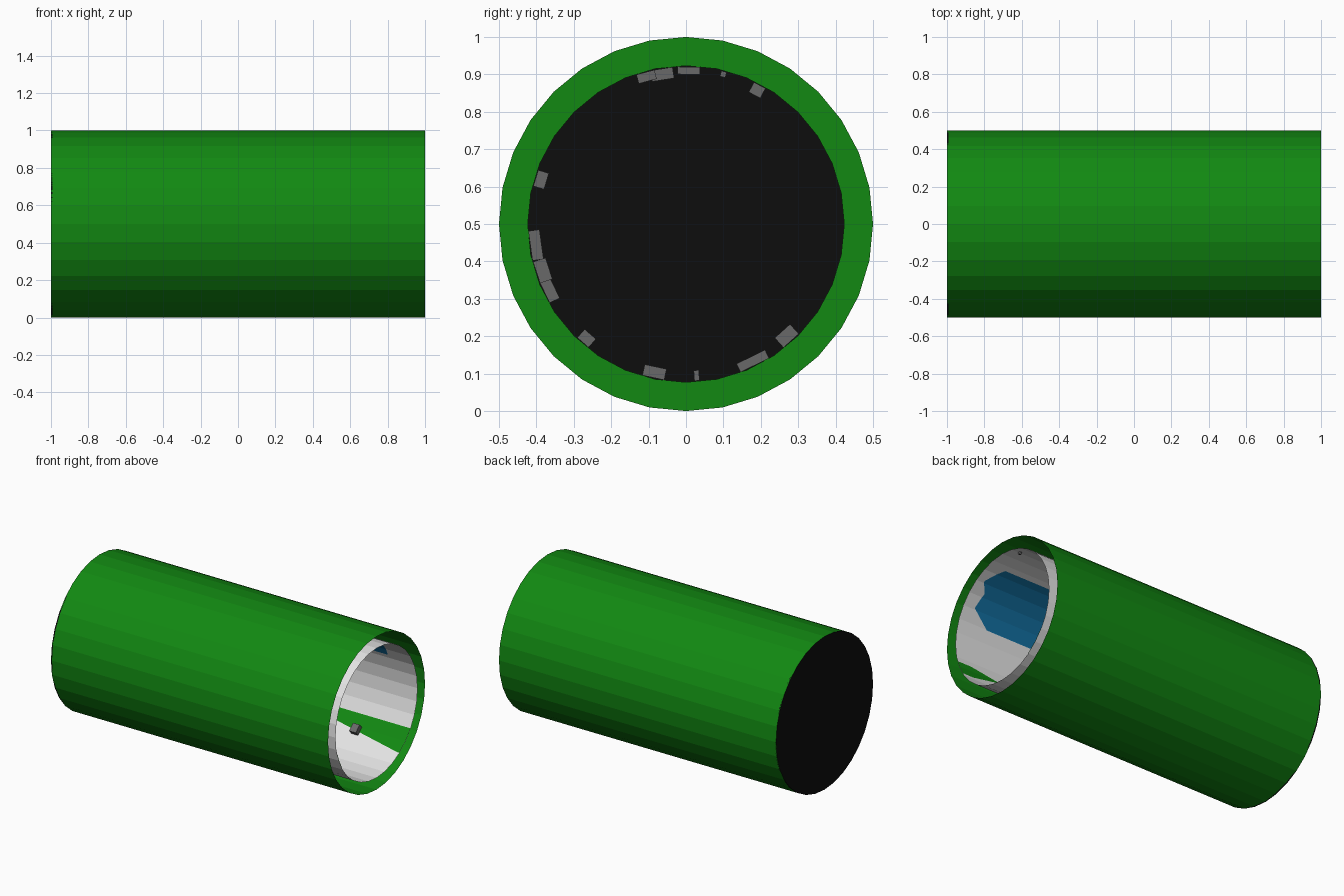
import bpy, bmesh, math, random
from mathutils import Matrix, Vector

if "Cube" in bpy.data.objects:
    bpy.data.objects.remove(bpy.data.objects["Cube"])

random.seed(4)
N = 32                  # sides of every tube
STEP = 360 / N
R_OUT, R_IN = 0.5, 0.423


def material(name, rgb):
    m = bpy.data.materials.new(name)
    m.diffuse_color = (*rgb, 1)
    m.use_nodes = True
    m.node_tree.nodes["Principled BSDF"].inputs["Base Color"].default_value = m.diffuse_color
    return m


GREEN = material("green", (0.006, 0.25, 0.006))
WHITE = material("pale grey", (0.78, 0.78, 0.78))
BLACK = material("black", (0.004, 0.004, 0.004))
BLUE = material("water blue", (0.007, 0.18, 0.40))
GREY = material("building grey", (0.14, 0.14, 0.14))


def finish(bm, name, mat):
    me = bpy.data.meshes.new(name)
    bm.to_mesh(me)
    bm.free()
    me.materials.append(mat)
    ob = bpy.data.objects.new(name, me)
    bpy.context.collection.objects.link(ob)
    return ob


def at(x, deg, r):
    a = math.radians(deg)
    return Vector((x, r * math.cos(a), 0.5 + r * math.sin(a)))


def lathe(name, mat, profile, inward=False):
    """Sweep (x, radius) points round the long axis."""
    bm = bmesh.new()
    rings = [[bm.verts.new(at(x, i * STEP, r)) for i in range(N)] for x, r in profile]
    for a, b in zip(rings, rings[1:]):
        for i in range(N):
            j = (i + 1) % N
            f = [a[i], a[j], b[j], b[i]]
            bm.faces.new(f[::-1] if inward else f)
    return finish(bm, name, mat)


def flat_radius(deg):
    """Radius of the faceted inner wall, raised a little towards the axis."""
    h = math.radians(STEP / 2)
    d = math.radians(deg % STEP) - h
    return (R_IN - 0.003) * math.cos(h) / math.cos(d)


def patch(name, mat, rows):
    """Thin painted area on the inner wall; rows are (angle, x start, x end)."""
    full = list(rows)
    for (a, a0, a1), (b, b0, b1) in zip(rows, rows[1:]):
        k = math.floor(a / STEP) + 1
        while k * STEP < b - 0.01:
            t = (k * STEP - a) / (b - a)
            full.append((k * STEP, a0 + (b0 - a0) * t, a1 + (b1 - a1) * t))
            k += 1
    full.sort()
    bm = bmesh.new()
    pairs = [[bm.verts.new(at(x, d, flat_radius(d))) for x in (x0, x1)] for d, x0, x1 in full]
    for p, q in zip(pairs, pairs[1:]):
        bm.faces.new((p[0], p[1], q[1], q[0]))
    finish(bm, name, mat)


# Hull, closing ring and end cap
lathe("outer_hull", GREEN, [(1, R_OUT), (-1, R_OUT)], True)
lathe("gap_ring", GREEN, [(-0.985, R_IN), (-0.985, R_OUT)])
lathe("inner_wall", WHITE, [(-0.99, R_IN), (1, R_IN)])
bm = bmesh.new()
bmesh.ops.create_cone(bm, cap_ends=True, segments=N, radius1=R_OUT, radius2=R_OUT, depth=0.008,
                      matrix=Matrix.Translation((-0.996, 0, 0.5)) @ Matrix.Rotation(math.pi / 2, 4, 'Y'))
finish(bm, "end_cap", BLACK)

# Water and land on the inner wall
patch("lake", BLUE, [(106, -0.6, 0.88), (122, -0.6, 0.95), (132, -0.6, 0.90),
                     (145, -0.6, 0.92), (158, -0.6, 0.79)])
patch("small_lake", BLUE, [(27, 0.72, 0.82), (40, 0.4, 0.83), (62, 0.4, 0.78)])
patch("meadow", GREEN, [(-56.25, 0.99, 1), (-45, 0.52, 1), (-33.75, -0.1, 1)])
patch("far_meadow", GREEN, [(197, 0.9, 1), (203, 0.69, 1), (212, 0.92, 1)])

# Buildings: (angle, x, width round the wall, height)
buildings = [
    (105, 0.1, 0.05, 0.025), (99, -0.2, 0.06, 0.03), (89, 0.3, 0.06, 0.02),
    (76, 0.95, 0.015, 0.015), (62, 0.35, 0.035, 0.03), (163, -0.3, 0.045, 0.03),
    (188, 0.2, 0.08, 0.03), (198, -0.1, 0.06, 0.035), (206, -0.35, 0.06, 0.03),
    (229, 0.0, 0.04, 0.03), (258, 0.25, 0.06, 0.03), (-86, 0.3, 0.014, 0.028),
    (-64, 0.1, 0.085, 0.025), (-48, 0.66, 0.055, 0.035),
]
bm = bmesh.new()
for deg, x, w, h in buildings:
    length = w * random.uniform(0.8, 1.4)
    m = (Matrix.Translation(at(x, deg, R_IN - h / 2 - 0.003))
         @ Matrix.Rotation(math.radians(deg), 4, 'X')
         @ Matrix.Diagonal((length, h, w, 1)))
    bmesh.ops.create_cube(bm, size=1, matrix=m)
finish(bm, "buildings", GREY)
